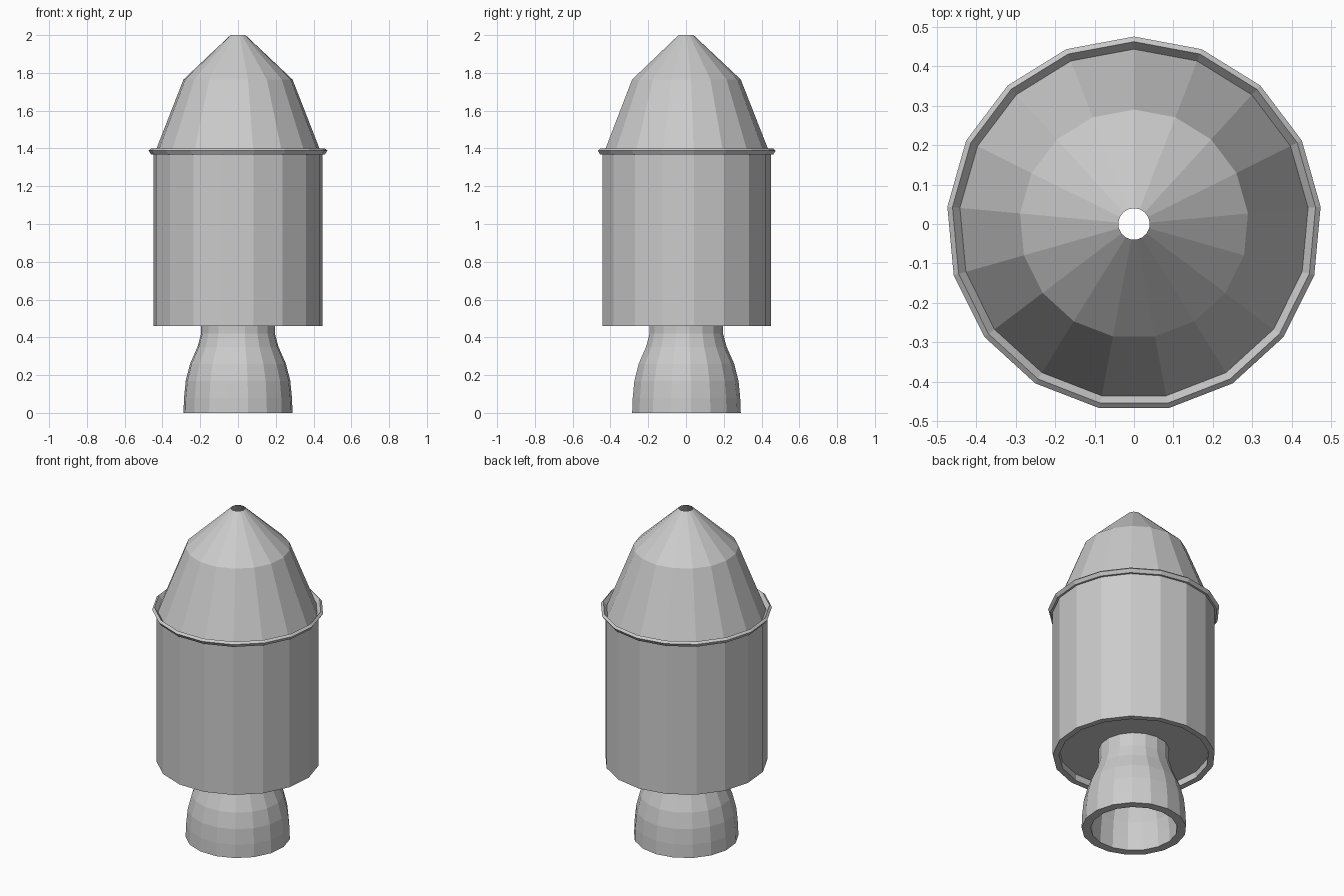
import bpy, bmesh, math

if "Cube" in bpy.data.objects:
    bpy.data.objects.remove(bpy.data.objects["Cube"])

SIDES = 17  # one corner points to +y


def lathe(name, profile, closed=False):
    """Revolve (radius, z) points around z with flat facets."""
    bm = bmesh.new()
    rings = []
    for r, z in profile:
        ring = []
        for i in range(SIDES):
            a = math.pi / 2 + 2 * math.pi * i / SIDES
            ring.append(bm.verts.new((r * math.cos(a), r * math.sin(a), z)))
        rings.append(ring)
    pairs = list(zip(rings, rings[1:]))
    if closed:
        pairs.append((rings[-1], rings[0]))
    for low, high in pairs:
        for i in range(SIDES):
            j = (i + 1) % SIDES
            bm.faces.new((low[i], low[j], high[j], high[i]))
    mesh = bpy.data.meshes.new(name)
    bm.to_mesh(mesh)
    bm.free()
    obj = bpy.data.objects.new(name, mesh)
    bpy.context.collection.objects.link(obj)
    return obj


# Hollow bell nozzle: outer skin up, inner skin down
outer = [(0.29, 0), (0.287, 0.08), (0.278, 0.17), (0.255, 0.26),
         (0.215, 0.35), (0.196, 0.42), (0.196, 0.50)]
inner = [(r - 0.05, z) for r, z in reversed(outer)]
lathe("engine_nozzle", outer + inner, closed=True)

# Body wall with a recessed base plate around the nozzle throat
lathe("body_tank", [(0.146, 0.50), (0.415, 0.50), (0.415, 0.46),
                    (0.45, 0.46), (0.45, 1.37)])

# Raised collar with a sloped inner lip
lathe("collar_ring", [(0.44, 1.368), (0.462, 1.368), (0.475, 1.388),
                      (0.462, 1.40), (0.443, 1.375)], closed=True)

# Two-stage nose with an open tip
lathe("nose_cone", [(0.445, 1.37), (0.29, 1.765), (0.04, 2.0)])
